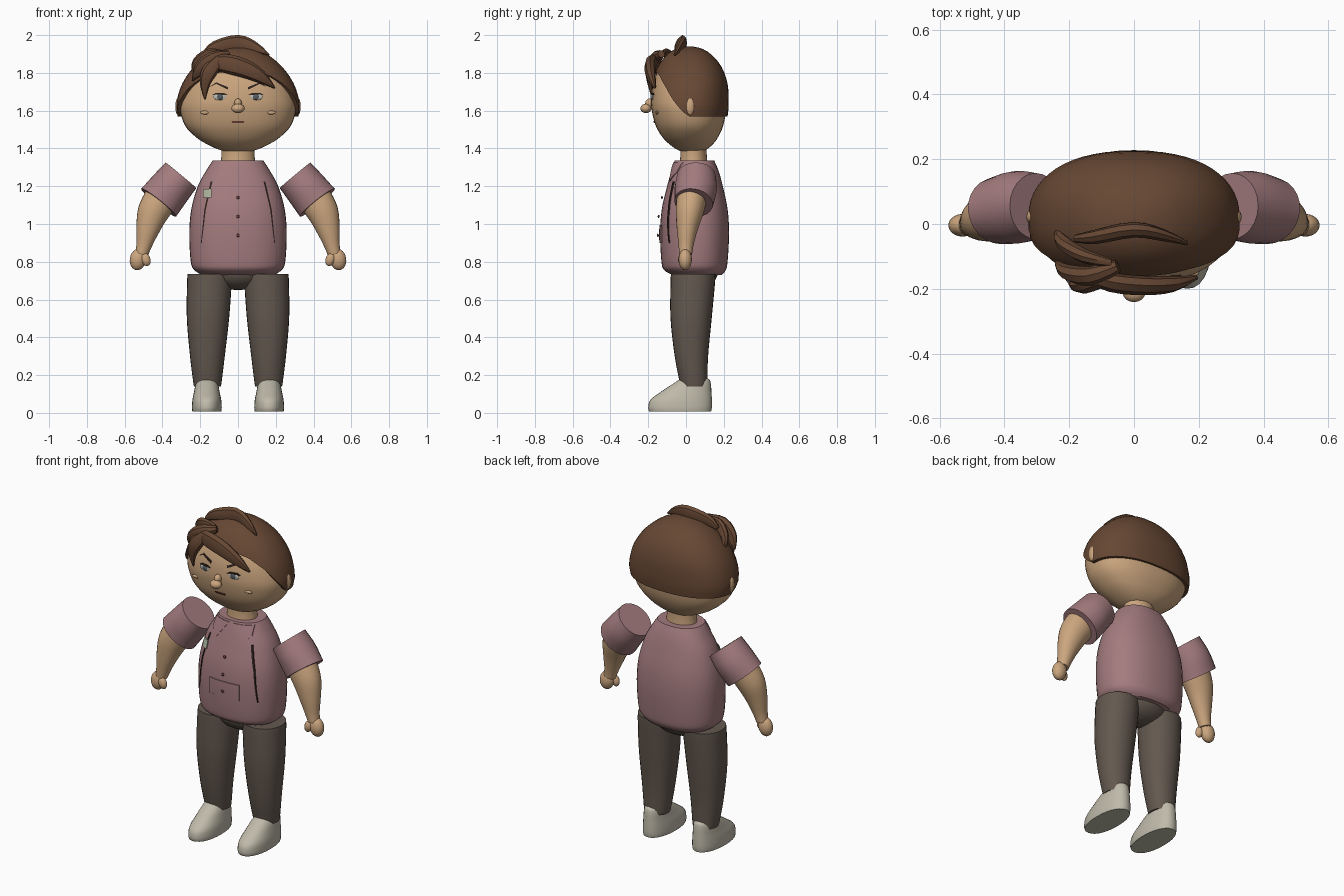
import bpy, bmesh, math
from mathutils import Vector

if "Cube" in bpy.data.objects:
    bpy.data.objects.remove(bpy.data.objects["Cube"])

COLORS = {
    "skin": (0.60, 0.38, 0.21), "hair_brown": (0.135, 0.064, 0.034),
    "shirt_mauve": (0.37, 0.20, 0.21), "trouser_brown": (0.125, 0.098, 0.078),
    "shoe_grey": (0.52, 0.49, 0.40), "dark_brown": (0.03, 0.017, 0.012),
    "eye_white": (0.50, 0.50, 0.47), "iris_grey": (0.09, 0.11, 0.12),
    "badge_green": (0.42, 0.46, 0.34), "lip_red": (0.16, 0.05, 0.04)}
MATS = {}
for key, rgb in COLORS.items():
    MATS[key] = bpy.data.materials.new(key)
    MATS[key].diffuse_color = (*rgb, 1)


def finish(name, bm, mat, angle=40):
    bmesh.ops.recalc_face_normals(bm, faces=bm.faces)
    me = bpy.data.meshes.new(name)
    bm.to_mesh(me)
    bm.free()
    ob = bpy.data.objects.new(name, me)
    bpy.context.collection.objects.link(ob)
    me.materials.append(MATS[mat])
    bpy.ops.object.select_all(action='DESELECT')
    ob.select_set(True)
    bpy.context.view_layer.objects.active = ob
    bpy.ops.object.shade_smooth_by_angle(angle=math.radians(angle))
    return ob


def smooth_rows(rows, n):
    """Catmull-Rom curve through rows of numbers."""
    out = []
    for i in range(len(rows) - 1):
        a, b, c, d = (rows[max(0, min(len(rows) - 1, i + k))] for k in (-1, 0, 1, 2))
        for j in range(n):
            t = j / n
            out.append([0.5 * (2 * q + (r - p) * t + (2 * p - 5 * q + 4 * r - s) * t * t
                               + (3 * q - p - 3 * r + s) * t ** 3)
                        for p, q, r, s in zip(a, b, c, d)])
    return out + [list(rows[-1])]


def loft(name, rings, mat, angle=40, cap_start=True, cap_end=True):
    bm = bmesh.new()
    vs = [[bm.verts.new(p) for p in ring] for ring in rings]
    m = len(vs[0])
    for a, b in zip(vs, vs[1:]):
        for i in range(m):
            bm.faces.new((a[i], a[(i + 1) % m], b[(i + 1) % m], b[i]))
    if cap_start:
        bm.faces.new(vs[0])
    if cap_end:
        bm.faces.new(vs[-1])
    return finish(name, bm, mat, angle)


def sgnpow(v, e):
    return math.copysign(abs(v) ** e, v)


def ring_point(row, th, p):
    z, cx, rx, yf, yb = row
    return Vector((cx + rx * sgnpow(math.cos(th), 2 / p),
                   (yf + yb) / 2 + (yb - yf) / 2 * sgnpow(math.sin(th), 2 / p), z))


def shell(name, rows, mat, p=2.0, n=4, sides=32, angle=40):
    """Stack of level rings: z, centre x, half width, front y, back y."""
    rings = [[ring_point(r, 2 * math.pi * i / sides, p) for i in range(sides)]
             for r in smooth_rows(rows, n)]
    return loft(name, rings, mat, angle)


def tube(name, pts, mat, n=3, sides=20, normal=(0, -1, 0), angle=40):
    """Sweep along a path: x, y, z, half width, half thickness along the normal."""
    rows, rings = smooth_rows(pts, n), []
    for i, r in enumerate(rows):
        a, b = rows[max(0, i - 1)], rows[min(len(rows) - 1, i + 1)]
        d = (Vector(b[:3]) - Vector(a[:3])).normalized()
        side = d.cross(Vector(normal)).normalized()
        nn = side.cross(d)
        rings.append([Vector(r[:3]) + side * r[3] * math.cos(t) + nn * r[4] * math.sin(t)
                      for t in (2 * math.pi * k / sides for k in range(sides))])
    return loft(name, rings, mat, angle)


def ball(name, loc, size, mat, tilt=0, seg=20):
    bm = bmesh.new()
    bmesh.ops.create_uvsphere(bm, u_segments=seg, v_segments=seg // 2 + 2, radius=1)
    c, s = math.cos(tilt), math.sin(tilt)
    for v in bm.verts:
        x, y, z = (v.co[i] * size[i] for i in range(3))
        v.co = Vector((x * c - z * s, y, x * s + z * c)) + Vector(loc)
    return finish(name, bm, mat)


def row_at(dense, z):
    for a, b in zip(dense, dense[1:]):
        if a[0] <= z <= b[0]:
            t = (z - a[0]) / max(b[0] - a[0], 1e-6)
            return [z] + [q + (r - q) * t for q, r in zip(a[1:], b[1:])]
    return dense[-1] if z > dense[-1][0] else dense[0]


def front_y(dense, p, x, z):
    _, cx, rx, yf, yb = row_at(dense, z)
    k = max(0, 1 - min(1, abs((x - cx) / max(rx, 1e-4))) ** p) ** (1 / p)
    return (yf + yb) / 2 - (yb - yf) / 2 * k


def patch(name, quad, dense, p, mat, lift=0.005, n=8):
    """Thin plate lying on the front of a shell; quad holds (x, z) corners."""
    bm = bmesh.new()
    a, b, c, d = (Vector(q) for q in quad)
    grid = []
    for i in range(n + 1):
        u, line = i / n, []
        for j in range(n + 1):
            q = a.lerp(b, u).lerp(d.lerp(c, u), j / n)
            line.append(bm.verts.new((q.x, front_y(dense, p, q.x, q.y) - lift, q.y)))
        grid.append(line)
    for i in range(n):
        for j in range(n):
            bm.faces.new((grid[i][j], grid[i + 1][j], grid[i + 1][j + 1], grid[i][j + 1]))
    res = bmesh.ops.extrude_face_region(bm, geom=bm.faces[:])
    for v in (e for e in res["geom"] if isinstance(e, bmesh.types.BMVert)):
        v.co.y += 0.008
    return finish(name, bm, mat)


# Torso, neck and hips
TORSO = [(0.73, 0, 0.19, -0.07, 0.19), (0.755, 0, 0.23, -0.115, 0.21), (0.80, 0, 0.25, -0.13, 0.22),
         (0.95, 0, 0.258, -0.137, 0.228), (1.08, 0, 0.247, -0.128, 0.22),
         (1.2, 0, 0.213, -0.10, 0.195), (1.28, 0, 0.17, -0.078, 0.173), (1.335, 0, 0.135, -0.06, 0.15)]
TP = 2.3
torso_d = smooth_rows(TORSO, 6)
shell("shirt", TORSO, "shirt_mauve", TP, 5, 40)
shell("neck", [(1.30, 0, 0.095, -0.035, 0.115), (1.36, 0, 0.088, -0.03, 0.11),
               (1.43, 0, 0.09, -0.03, 0.11)], "skin")
ball("hips", (0, 0.045, 0.75), (0.17, 0.125, 0.10), "trouser_brown")

# Shirt details
patch("pocket", [(-0.10, 0.90), (0.10, 0.90), (0.10, 0.995), (-0.10, 0.995)], torso_d, TP, "shirt_mauve")
patch("badge", [(-0.185, 1.14), (-0.14, 1.14), (-0.14, 1.185), (-0.185, 1.185)],
      torso_d, TP, "badge_green", 0.012)
for z in (1.14, 1.04, 0.94):
    ball("button", (0, front_y(torso_d, TP, 0, z) - 0.012, z), (0.009, 0.005, 0.009), "lip_red", seg=10)
for s in (-1, 1):
    patch("collar", [(s * 0.012, 1.325), (s * 0.125, 1.325), (s * 0.13, 1.27), (s * 0.085, 1.225)],
          torso_d, TP, "shirt_mauve")
    patch("vest_slit", [(s * 0.135, 1.225), (s * 0.145, 1.225), (s * 0.178, 1.08), (s * 0.17, 1.08)],
          torso_d, TP, "dark_brown")
    patch("vest_slit_lower", [(s * 0.170, 1.08), (s * 0.178, 1.08), (s * 0.196, 0.90), (s * 0.192, 0.90)],
          torso_d, TP, "dark_brown")

# Limbs
for s in (-1, 1):
    tube("sleeve", [(s * 0.302, 0.055, 1.258, 0.106, 0.102), (s * 0.36, 0.052, 1.188, 0.112, 0.112),
                    (s * 0.42, 0.04, 1.113, 0.118, 0.103)], "shirt_mauve", 4, 24)
    tube("forearm", [(s * 0.41, 0.03, 1.13, 0.09, 0.08), (s * 0.45, 0.018, 1.06, 0.083, 0.073),
                     (s * 0.478, 0.006, 0.97, 0.062, 0.055), (s * 0.497, 0, 0.89, 0.042, 0.04),
                     (s * 0.51, -0.002, 0.84, 0.034, 0.034)], "skin", 4, 24)
    ball("hand", (s * 0.53, -0.004, 0.812), (0.043, 0.035, 0.057), "skin", s * 0.15)
    ball("thumb", (s * 0.488, -0.022, 0.812), (0.025, 0.02, 0.036), "skin", s * -0.3, 14)
    shell("trouser_leg", [(0.14, s * 0.162, 0.07, -0.03, 0.11), (0.155, s * 0.162, 0.074, -0.032, 0.113),
                          (0.30, s * 0.162, 0.092, -0.06, 0.117), (0.50, s * 0.159, 0.112, -0.082, 0.136),
                          (0.68, s * 0.152, 0.118, -0.082, 0.153), (0.735, s * 0.15, 0.117, -0.08, 0.156)],
          "trouser_brown", 2.1, 4, 28)
    shell("shoe", [(0.008, s * 0.165, 0.077, -0.195, 0.133), (0.03, s * 0.165, 0.079, -0.20, 0.137),
                   (0.07, s * 0.165, 0.076, -0.188, 0.137), (0.11, s * 0.165, 0.068, -0.135, 0.135),
                   (0.15, s * 0.165, 0.06, -0.075, 0.132), (0.175, s * 0.165, 0.05, -0.035, 0.125),
                   (0.187, s * 0.165, 0.03, 0.0, 0.105)], "shoe_grey", 2.2, 4, 28)

# Head
HEAD = [(1.378, 0, 0.03, 0.01, 0.05), (1.39, 0, 0.09, -0.04, 0.10), (1.42, 0, 0.16, -0.085, 0.14),
        (1.46, 0, 0.223, -0.125, 0.17), (1.52, 0, 0.28, -0.16, 0.197), (1.60, 0, 0.306, -0.181, 0.212),
        (1.66, 0, 0.302, -0.185, 0.213), (1.74, 0, 0.275, -0.175, 0.207), (1.82, 0, 0.22, -0.145, 0.178),
        (1.88, 0, 0.15, -0.10, 0.13), (1.912, 0, 0.085, -0.05, 0.08), (1.925, 0, 0.01, 0.01, 0.02)]
HP = 2.3
head_d = smooth_rows(HEAD, 6)
shell("head", HEAD, "skin", HP, 4, 40, 60)

# Hair cap: columns run from the hairline to the crown
HAIRLINE = [(-1.0, 1.57), (0.03, 1.57), (0.3, 1.645), (0.55, 1.725), (0.8, 1.785), (1.0, 1.81)]


def hair_edge(th):
    f = -math.sin(th)
    for (a, za), (b, zb) in zip(HAIRLINE, HAIRLINE[1:]):
        if f <= b:
            return za + (zb - za) * max(0, (f - a) / (b - a))
    return HAIRLINE[-1][1]


def hair_point(th, t, grow):
    z0 = hair_edge(th)
    z = z0 + (1.924 - z0) * math.sin(t * math.pi / 2)
    q = ring_point(row_at(head_d, z), th, HP)
    lift = 0.017 * max(0, (z - z0) / (1.924 - z0)) if grow > 1 else 0
    return Vector((q.x * grow, 0.02 + (q.y - 0.02) * grow, z + lift))


angles = [2 * math.pi * i / 56 for i in range(56)]
cap = [[hair_point(t, 0, 0.98) for t in angles]]
cap += [[hair_point(t, j / 16, 1.065) for t in angles] for j in range(17)]
loft("hair_cap", cap, "hair_brown", 50, cap_start=False)

# Hair locks
LOCKS = {
    "fringe": [(-0.17, -0.15, 1.855, 0.03, 0.02), (-0.07, -0.18, 1.85, 0.05, 0.03),
               (0.03, -0.19, 1.825, 0.05, 0.03), (0.12, -0.185, 1.78, 0.035, 0.025),
               (0.195, -0.165, 1.72, 0.004, 0.006)],
    "side_lock": [(-0.05, -0.13, 1.90, 0.02, 0.02), (-0.13, -0.16, 1.875, 0.04, 0.03),
                  (-0.20, -0.15, 1.82, 0.035, 0.025), (-0.24, -0.12, 1.76, 0.005, 0.008)],
    "hanging_lock": [(-0.10, -0.17, 1.87, 0.03, 0.025), (-0.15, -0.19, 1.81, 0.042, 0.025),
                     (-0.175, -0.185, 1.74, 0.027, 0.018), (-0.175, -0.175, 1.66, 0.003, 0.004)],
    "back_curl": [(-0.24, -0.02, 1.80, 0.006, 0.012), (-0.215, -0.06, 1.855, 0.028, 0.022),
                  (-0.15, -0.10, 1.90, 0.03, 0.022), (-0.07, -0.12, 1.91, 0.006, 0.012)],
    "crest": [(-0.18, -0.045, 1.90, 0.012, 0.012), (-0.12, -0.04, 1.935, 0.034, 0.022),
              (0.0, -0.018, 1.958, 0.043, 0.024), (0.09, -0.035, 1.935, 0.028, 0.018),
              (0.165, -0.06, 1.895, 0.004, 0.006)]}
for name, pts in LOCKS.items():
    tube(name, pts, "hair_brown", 3, 8, angle=35)

# Face
ball("nose", (0, -0.212, 1.612), (0.035, 0.029, 0.025), "skin")
ball("nose_bridge", (0, -0.192, 1.638), (0.02, 0.024, 0.026), "skin")
patch("mouth", [(-0.036, 1.545), (0.036, 1.545), (0.028, 1.535), (-0.028, 1.535)], head_d, HP, "lip_red")
for s in (-1, 1):
    ball("ear", (s * 0.315, 0.022, 1.622), (0.017, 0.024, 0.047), "skin")
    y = front_y(head_d, HP, 0.095, 1.673)
    ball("eye", (s * 0.095, y, 1.673), (0.036, 0.006, 0.018), "eye_white")
    ball("iris", (s * 0.095, y - 0.004, 1.673), (0.016, 0.006, 0.016), "iris_grey", seg=14)
    patch("eyelid", [(s * 0.055, 1.684), (s * 0.135, 1.684), (s * 0.118, 1.694), (s * 0.075, 1.694)],
          head_d, HP, "dark_brown", 0.007)
    patch("eyebrow", [(s * 0.055, 1.712), (s * 0.115, 1.742), (s * 0.115, 1.75), (s * 0.052, 1.724)],
          head_d, HP, "dark_brown")
    patch("eyebrow_tip", [(s * 0.115, 1.742), (s * 0.145, 1.727), (s * 0.145, 1.73), (s * 0.115, 1.75)],
          head_d, HP, "dark_brown")
    ball("cheek", (s * 0.175, front_y(head_d, HP, 0.175, 1.59), 1.59), (0.026, 0.008, 0.01), "skin", seg=14)

for m in bpy.data.materials:
    if m.users and not m.is_grease_pencil:
        m.use_nodes = True
        m.node_tree.nodes["Principled BSDF"].inputs["Base Color"].default_value = m.diffuse_color
